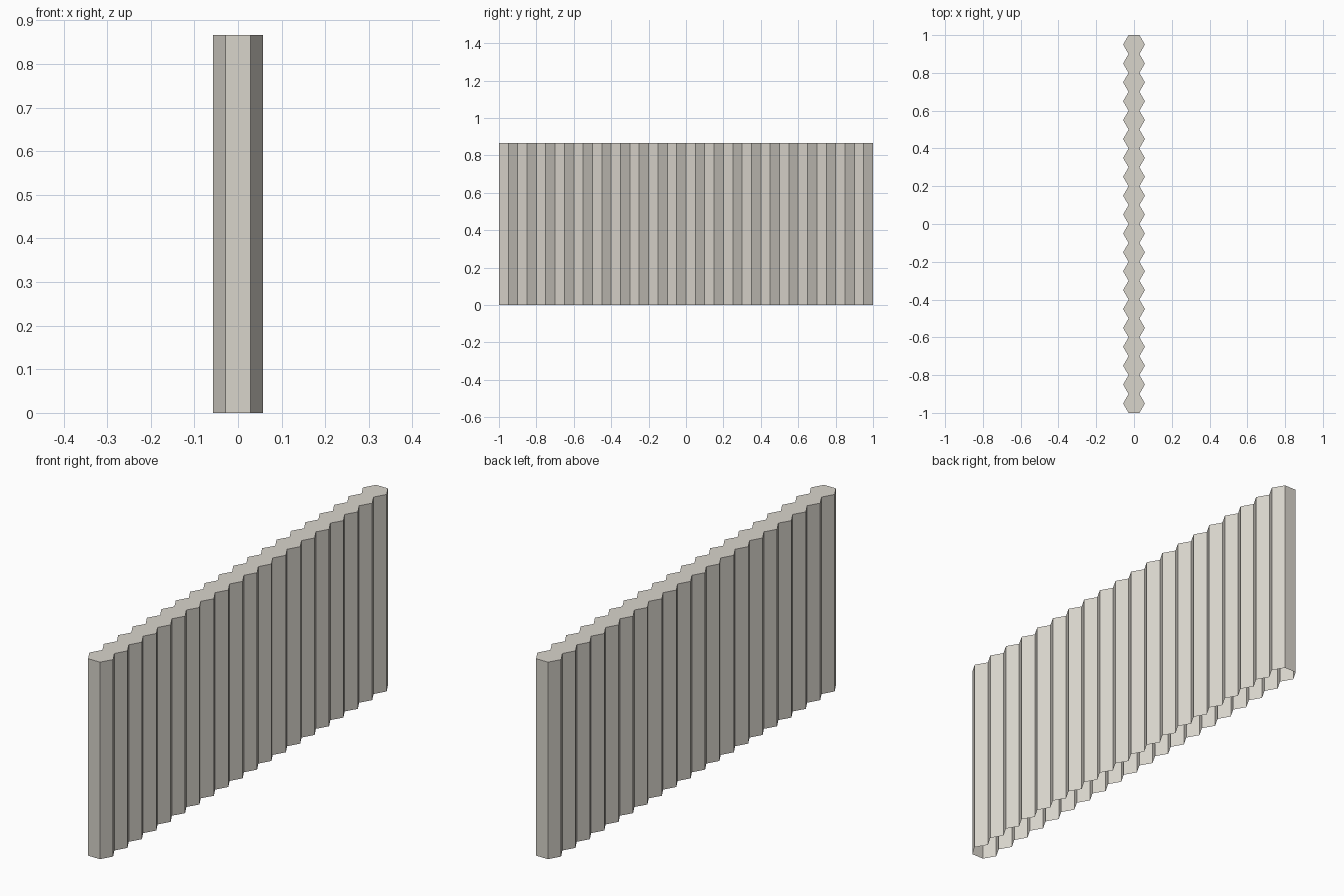
import bpy
import bmesh
import math

cube = bpy.data.objects.get("Cube")
if cube:
    bpy.data.objects.remove(cube, do_unlink=True)

COLUMNS = 20
LENGTH = 2.0
HEIGHT = 0.866
PITCH = LENGTH / COLUMNS
RADIUS = PITCH / math.sqrt(3)  # a row of hexagons touching flat to flat

# Warm grey stone
stone = bpy.data.materials.new("warm_grey")
stone.use_nodes = True
colour = (0.69, 0.66, 0.60, 1.0)
stone.diffuse_color = colour
stone.node_tree.nodes["Principled BSDF"].inputs["Base Color"].default_value = colour

# Outline of the merged hexagon row: a zigzag up one side and down the other
right_side = []
for i in range(2 * COLUMNS + 1):
    x = RADIUS if i % 2 else RADIUS / 2
    right_side.append((x, -LENGTH / 2 + i * PITCH / 2))
left_side = [(-x, y) for x, y in reversed(right_side)]
outline = right_side + left_side

# Pleated wall: closed on top, open underneath
bm = bmesh.new()
bottom = [bm.verts.new((x, y, 0)) for x, y in outline]
top = [bm.verts.new((x, y, HEIGHT)) for x, y in outline]
for i in range(len(outline)):
    j = (i + 1) % len(outline)
    bm.faces.new((bottom[i], bottom[j], top[j], top[i]))

# Cap built in strips across the wall
last = len(top) - 1
for i in range(2 * COLUMNS):
    bm.faces.new((top[i], top[i + 1], top[last - i - 1], top[last - i]))

mesh = bpy.data.meshes.new("pleated_wall")
bm.to_mesh(mesh)
bm.free()
mesh.materials.append(stone)
wall = bpy.data.objects.new("pleated_wall", mesh)
bpy.context.collection.objects.link(wall)
